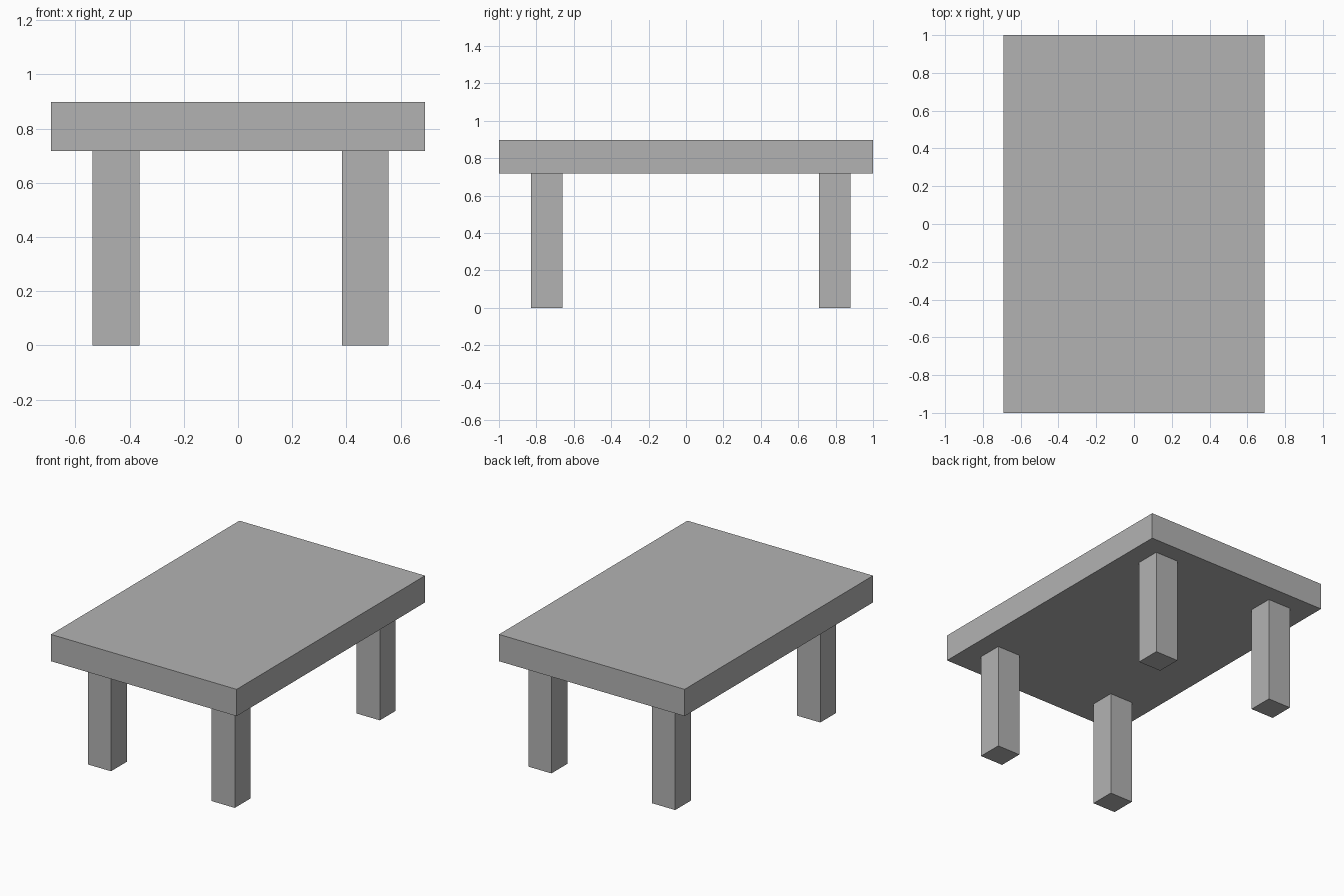
import bpy

# Remove the default cube
cube = bpy.data.objects.get("Cube")
if cube:
    bpy.data.objects.remove(cube, do_unlink=True)

# Single plain grey
grey = bpy.data.materials.new("plain_grey")
grey.use_nodes = True
colour = (0.45, 0.45, 0.45, 1.0)
grey.diffuse_color = colour
grey.node_tree.nodes["Principled BSDF"].inputs["Base Color"].default_value = colour


def add_box(name, centre, size):
    """Add a flat-shaded box with its size applied to the mesh."""
    bpy.ops.mesh.primitive_cube_add(size=1, location=centre)
    box = bpy.context.object
    box.name = box.data.name = name
    box.scale = size
    bpy.ops.object.transform_apply(location=False, rotation=False, scale=True)
    box.data.materials.append(grey)
    return box


HEIGHT = 0.898
LEG_HEIGHT = 0.718
SLAB = HEIGHT - LEG_HEIGHT

# Table top
add_box("table_top", (0, 0, LEG_HEIGHT + SLAB / 2), (1.38, 2.0, SLAB))

# Four legs, set slightly off centre under the top
for side, x in (("right", -0.45), ("left", 0.47)):
    for end, y in (("front", -0.744), ("back", 0.796)):
        add_box(f"{end}_{side}_leg", (x, y, LEG_HEIGHT / 2), (0.172, 0.168, LEG_HEIGHT))
